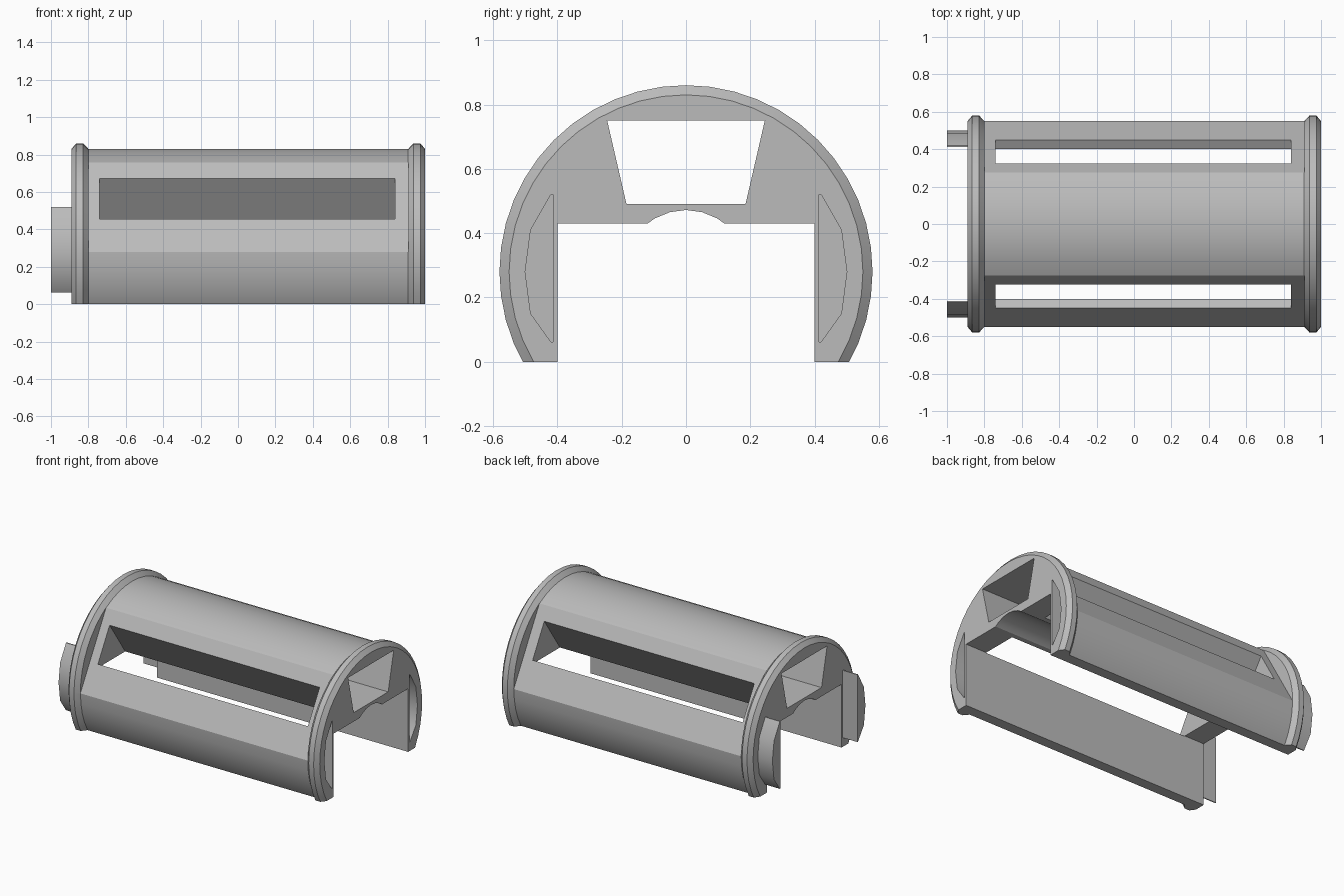
import bpy, bmesh, math

if "Cube" in bpy.data.objects:
    bpy.data.objects.remove(bpy.data.objects["Cube"])

CZ = 0.28          # height of the round axis
R = 0.55           # barrel radius
STEP = 7.5         # degrees per facet

grey = bpy.data.materials.new("plain_grey")
grey.diffuse_color = (0.5, 0.5, 0.5, 1)
grey.use_nodes = True
grey.node_tree.nodes["Principled BSDF"].inputs["Base Color"].default_value = grey.diffuse_color


def make_object(name, bm):
    bmesh.ops.recalc_face_normals(bm, faces=bm.faces)
    me = bpy.data.meshes.new(name)
    bm.to_mesh(me)
    bm.free()
    me.materials.append(grey)
    ob = bpy.data.objects.new(name, me)
    bpy.context.collection.objects.link(ob)
    return ob


def prism(name, pts, x0, x1):
    """Extrude a (y, z) outline along x."""
    bm = bmesh.new()
    a = [bm.verts.new((x0, y, z)) for y, z in pts]
    b = [bm.verts.new((x1, y, z)) for y, z in pts]
    n = len(pts)
    for i in range(n):
        j = (i + 1) % n
        bm.faces.new((a[i], a[j], b[j], b[i]))
    bm.faces.new(a)
    bm.faces.new(b)
    return make_object(name, bm)


def polar(r, deg):
    t = math.radians(deg)
    return (r * math.cos(t), CZ + r * math.sin(t))


def lathe(name, profile):
    """Spin an (x, radius) profile around the barrel axis, capped at both ends."""
    bm = bmesh.new()
    n = int(360 / STEP)
    rows = []
    for x, r in profile:
        pts = [polar(r, i * STEP) for i in range(n)]
        rows.append([bm.verts.new((x, y, z)) for y, z in pts])
    for a, b in zip(rows, rows[1:]):
        for i in range(n):
            j = (i + 1) % n
            bm.faces.new((a[i], a[j], b[j], b[i]))
    bm.faces.new(rows[0])
    bm.faces.new(rows[-1])
    return make_object(name, bm)


def cut(target, cutter):
    mod = target.modifiers.new("cut", 'BOOLEAN')
    mod.operation = 'DIFFERENCE'
    mod.solver = 'EXACT'
    mod.object = cutter
    bpy.context.view_layer.update()
    bpy.context.view_layer.objects.active = target
    bpy.ops.object.modifier_apply(modifier=mod.name)
    bpy.data.objects.remove(cutter, do_unlink=True)


def flip(pts, s):
    return [(y * s, z) for y, z in pts]


# Round barrel with a chamfered flange at each end
shell = lathe("barrel_housing", [
    (-0.89, 0.55), (-0.865, 0.58), (-0.828, 0.58), (-0.80, R),
    (0.91, R), (0.938, 0.58), (0.975, 0.58), (1.0, 0.55)])

# Flat base
cut(shell, prism("base_cut", [(-1, -1), (1, -1), (1, 0), (-1, 0)], -1.3, 1.3))

# One flat facet on each upper side, between the flanges
y0, z0 = polar(R - 0.0005, 60)
y1, z1 = polar(R - 0.0005, 0)
dy, dz = (y1 - y0) * 0.3, (z1 - z0) * 0.3
facet = [(y0 - dy, z0 - dz), (y1 + dy, z1 + dz), (y1 + dy + 0.3, z1 + dz + 0.17),
         (y0 - dy + 0.3, z0 - dz + 0.17)]
for s in (1, -1):
    cut(shell, prism("facet_cut", flip(facet, s), -0.8005, 0.9105))

# Lower tunnel with a shallow arch in its ceiling
arch = [polar(0.192, a) for a in (51.4, 60, 75, 90, 105, 120, 128.6)]
tunnel = [(-0.4, -0.2), (0.4, -0.2), (0.4, 0.43)] + arch + [(-0.4, 0.43)]
cut(shell, prism("tunnel_cut", tunnel, -1.3, 1.3))

# Upper tapered channel
channel = [(-0.185, 0.49), (0.185, 0.49), (0.245, 0.75), (-0.245, 0.75)]
cut(shell, prism("channel_cut", channel, -1.3, 1.3))

# Long side windows opening into the tunnel, sockets on the right, pegs on the left
window = [(0.412, 0.724), (0.325, 0.675), (0.155, 0.43), (0.134, 0.40),
          (0.39, 0.40), (0.39, 0.422), (0.448, 0.455), (0.535, 0.504)]
peg = [(0.413, 0.062), (0.42, 0.062), (0.483, 0.15), (0.5, 0.28),
       (0.483, 0.41), (0.42, 0.52), (0.413, 0.52)]
parts = [shell]
for s, side in ((1, "back"), (-1, "front")):
    cut(shell, prism("window_cut", flip(window, s), -0.74, 0.84))
    cut(shell, prism("socket_cut", flip(peg, s), 0.92, 1.2))
    parts.append(prism(side + "_peg", flip(peg, s), -1.0, -0.89))

# Smooth the round surfaces, keep edges sharp
bpy.ops.object.select_all(action='DESELECT')
for ob in parts:
    ob.select_set(True)
bpy.context.view_layer.objects.active = shell
bpy.ops.object.shade_smooth_by_angle(angle=math.radians(30))
